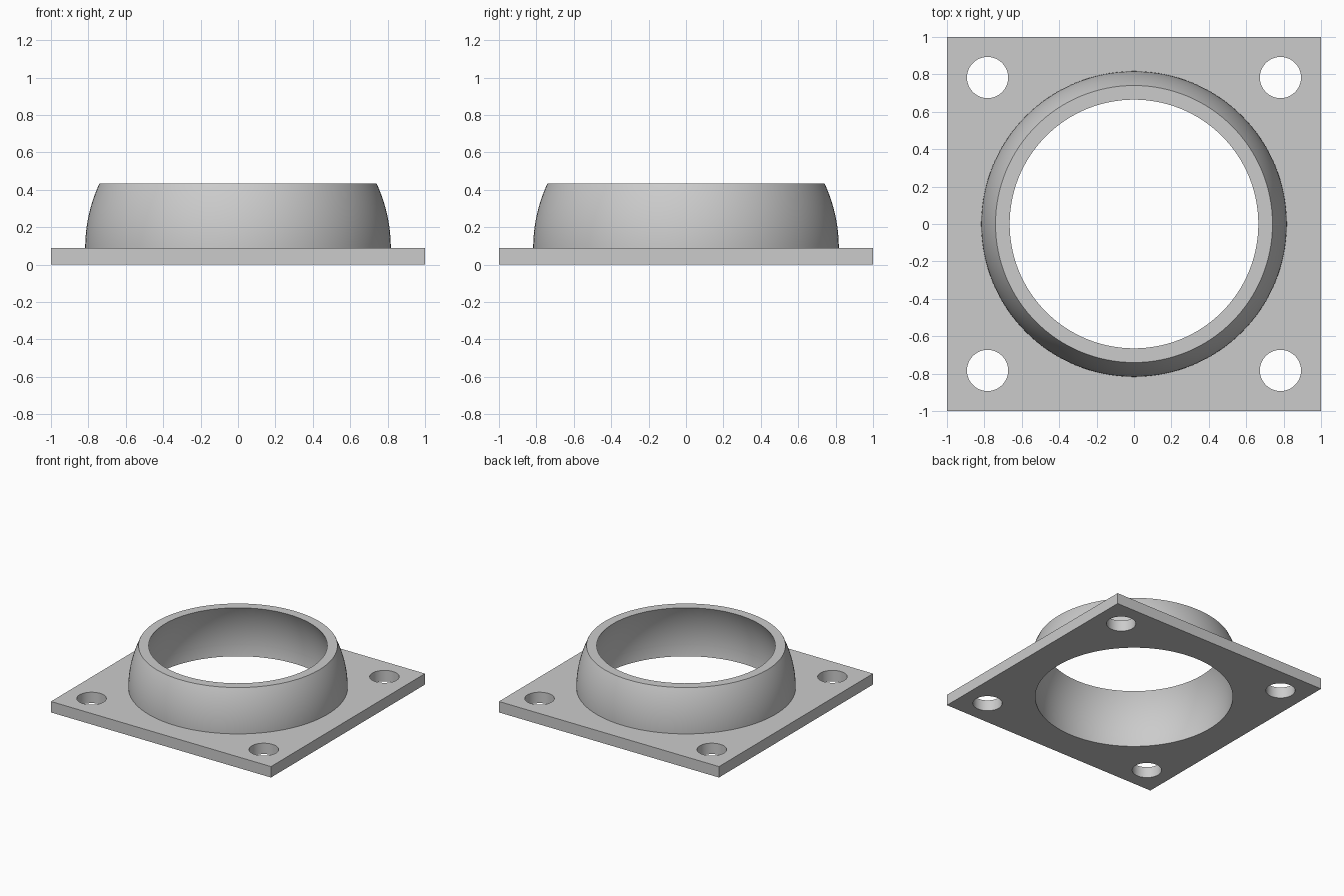
import bpy, bmesh, math

if "Cube" in bpy.data.objects:
    bpy.data.objects.remove(bpy.data.objects["Cube"])

PLATE_H, TOP = 0.09, 0.435          # plate thickness, collar top
R_OUT, R_IN = 0.817, 0.749          # concentric spherical walls
HOLE_POS, HOLE_R = 0.783, 0.11
SEG = 128

grey = bpy.data.materials.new("plain grey")
grey.diffuse_color = (0.6, 0.6, 0.6, 1)
grey.use_nodes = True
grey.node_tree.nodes["Principled BSDF"].inputs["Base Color"].default_value = grey.diffuse_color


def make_object(name, bm):
    bmesh.ops.recalc_face_normals(bm, faces=bm.faces)
    mesh = bpy.data.meshes.new(name)
    bm.to_mesh(mesh)
    bm.free()
    mesh.materials.append(grey)
    obj = bpy.data.objects.new(name, mesh)
    bpy.context.collection.objects.link(obj)
    return obj


def lathe(name, profile, closed=False, caps=False):
    """Revolve (radius, z) points around z."""
    bm = bmesh.new()
    rings = [[bm.verts.new((r * math.cos(2 * math.pi * i / SEG),
                            r * math.sin(2 * math.pi * i / SEG), z))
              for i in range(SEG)] for r, z in profile]
    pairs = list(zip(rings, rings[1:]))
    if closed:
        pairs.append((rings[-1], rings[0]))
    for a, b in pairs:
        for i in range(SEG):
            j = (i + 1) % SEG
            bm.faces.new((a[i], a[j], b[j], b[i]))
    if caps:
        bm.faces.new(rings[0])
        bm.faces.new(rings[-1])
    return make_object(name, bm)


def arc(radius, z0, z1, n):
    """Points on a sphere centred at the plate's top surface."""
    zs = [z0 + (z1 - z0) * i / n for i in range(n + 1)]
    return [(math.sqrt(radius ** 2 - (z - PLATE_H) ** 2), z) for z in zs]


def activate(obj):
    bpy.ops.object.select_all(action='DESELECT')
    obj.select_set(True)
    bpy.context.view_layer.objects.active = obj


# Square mounting plate
bm = bmesh.new()
bmesh.ops.create_cube(bm, size=1)
bmesh.ops.scale(bm, vec=(2, 2, PLATE_H), verts=bm.verts)
bmesh.ops.translate(bm, vec=(0, 0, PLATE_H / 2), verts=bm.verts)
plate = make_object("mounting_plate", bm)

# Cutters: central opening and four bolt holes
cutters = [lathe("opening_cutter", arc(R_IN, -0.05, PLATE_H + 0.05, 14), caps=True)]
for sx in (-1, 1):
    for sy in (-1, 1):
        bolt = lathe("bolt_hole_cutter", [(HOLE_R, -0.1), (HOLE_R, 0.2)], caps=True)
        bolt.location = (sx * HOLE_POS, sy * HOLE_POS, 0)
        cutters.append(bolt)
bpy.context.view_layer.update()

activate(plate)
for cutter in cutters:
    cutter.hide_render = True
    mod = plate.modifiers.new("cut", 'BOOLEAN')
    mod.operation = 'DIFFERENCE'
    mod.solver = 'EXACT'
    mod.object = cutter
    bpy.ops.object.modifier_apply(modifier=mod.name)
for cutter in cutters:
    bpy.data.objects.remove(cutter)

# Domed collar with a flat rim
collar = lathe("domed_collar",
               arc(R_OUT, PLATE_H, TOP, 20) + arc(R_IN, TOP, PLATE_H, 20), closed=True)

for obj in (plate, collar):
    activate(obj)
    bpy.ops.object.shade_smooth_by_angle(angle=math.radians(30))
